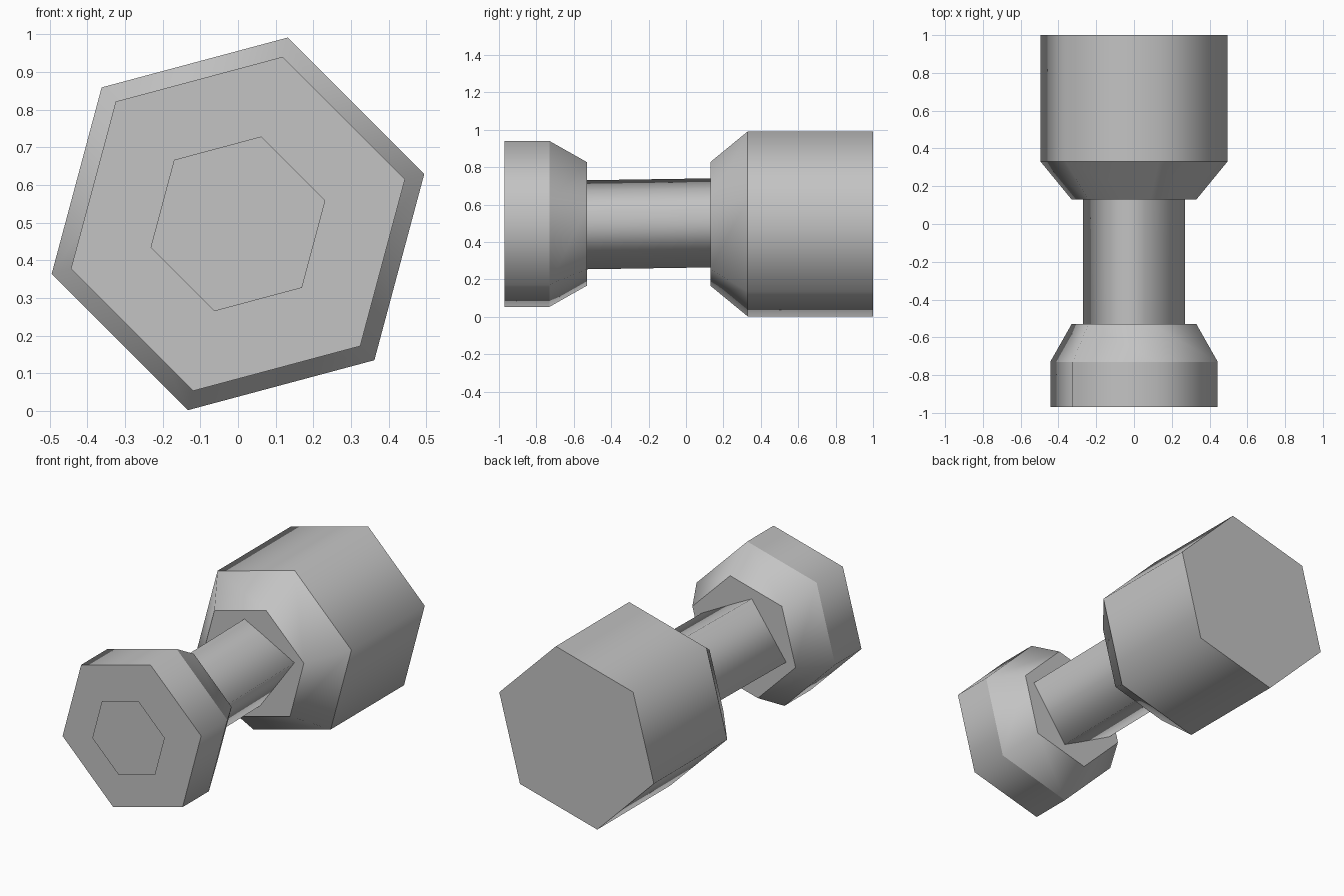
import bpy, bmesh, math

cube = bpy.data.objects.get("Cube")
if cube:
    bpy.data.objects.remove(cube, do_unlink=True)

CENTRE_Z = 0.497

grey = bpy.data.materials.new("plain_grey")
grey.use_nodes = True
colour = (0.55, 0.55, 0.55, 1.0)
grey.diffuse_color = colour
grey.node_tree.nodes["Principled BSDF"].inputs["Base Color"].default_value = colour


def hexagon(radius):
    """Hexagon outline turned so that one corner sits at 15 degrees."""
    angles = [math.radians(15 + 60 * i) for i in range(6)]
    return [(radius * math.cos(a), radius * math.sin(a)) for a in angles]


def loft(name, sections, capped=True):
    """Join (y, z shift, outline) sections along y with sharp rings."""
    bm = bmesh.new()
    rings = [[bm.verts.new((x, y, CENTRE_Z + dz + z)) for x, z in outline]
             for y, dz, outline in sections]
    for a, b in zip(rings, rings[1:]):
        n = len(a)
        for i in range(n):
            j = (i + 1) % n
            bm.faces.new((a[i], a[j], b[j], b[i])).smooth = True
    bm.faces.new(rings[0])
    if capped:
        bm.faces.new(rings[-1][::-1])
    # Keep each ring crisp while the sides shade smoothly
    for ring in rings:
        for i, v in enumerate(ring):
            edge = bm.edges.get((v, ring[i - 1]))
            edge.smooth = False
    if capped:
        bmesh.ops.recalc_face_normals(bm, faces=bm.faces)
    mesh = bpy.data.meshes.new(name)
    bm.to_mesh(mesh)
    bm.free()
    mesh.materials.append(grey)
    obj = bpy.data.objects.new(name, mesh)
    bpy.context.collection.objects.link(obj)
    return obj


# Large rear head and small front head, each with a tapered shoulder
loft("large_head", [(0.13, 0, hexagon(0.342)),
                    (0.33, 0, hexagon(0.512)),
                    (1.0, 0, hexagon(0.512))])
loft("small_head", [(-0.97, 0, hexagon(0.459)),
                    (-0.73, 0, hexagon(0.459)),
                    (-0.53, 0, hexagon(0.342))])

# Slightly tilted grip bar, half an outline repeated by point symmetry
half = [(0.27, 0.07), (0.06, 0.182), (-0.05, 0.238)]
outline = half + [(-x, -z) for x, z in half]
loft("grip_bar", [(-0.56, -0.005, outline), (0.16, 0.006, outline)])

# Thin hexagonal panel floating just ahead of the small head
loft("front_panel", [(-1.0, 0, hexagon(0.24))], capped=False)
